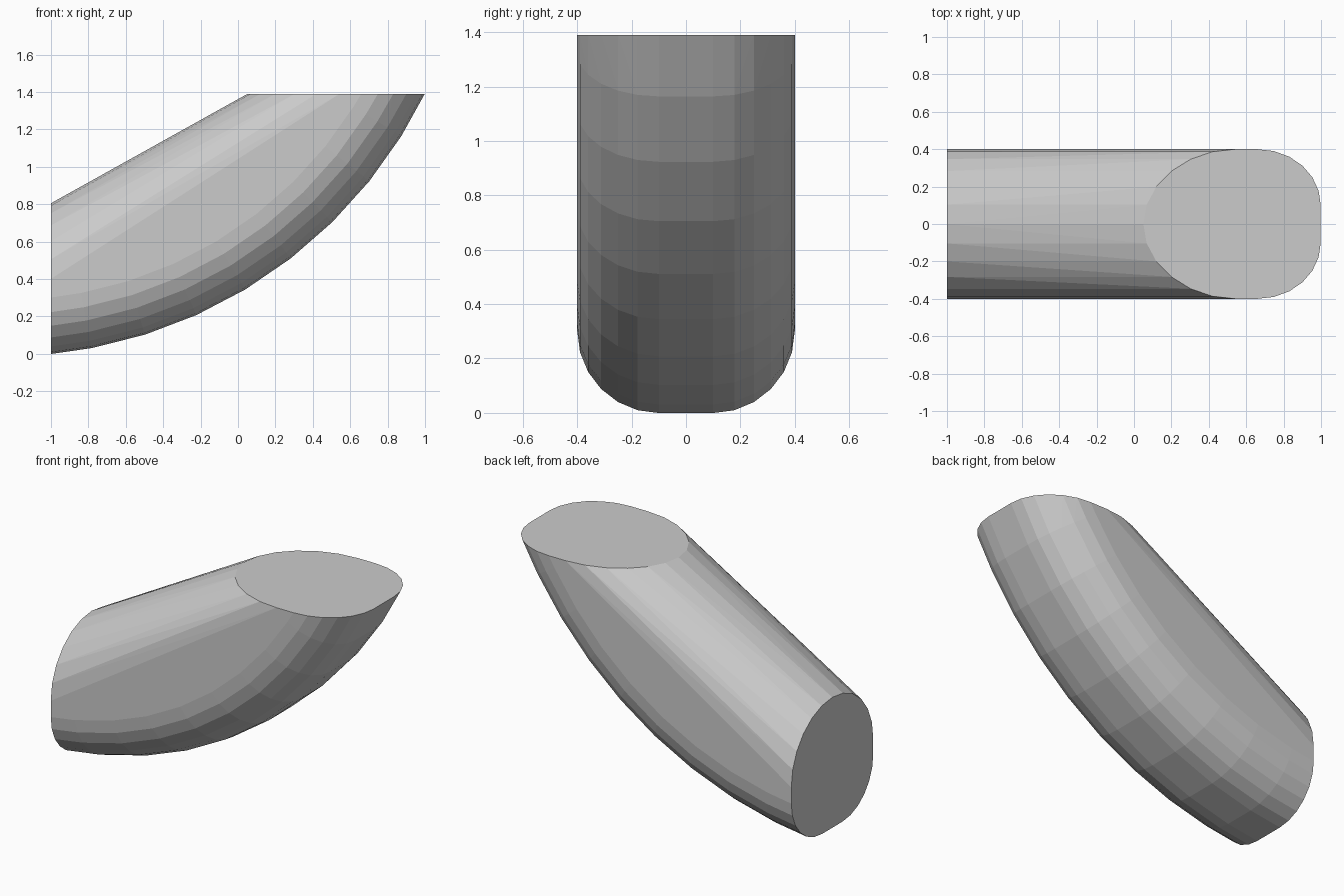
import bpy, bmesh
from math import sin, cos, radians, sqrt

if "Cube" in bpy.data.objects:
    bpy.data.objects.remove(bpy.data.objects["Cube"])

# Bend arc in the XZ plane, clipped by a vertical and a horizontal cut
CX, CZ, R = -1.25, 2.49, 2.503
X_CUT, Z_CUT = -1.0, 1.39
SEGS = 6

# Half cross-section (y, depth inward from the outer bend)
profile = []
for i in range(SEGS + 1):
    a = radians(90 * i / SEGS)
    profile.append((0.1 + 0.3 * sin(a), 0.3 - 0.3 * cos(a)))   # rounded outer corner
    profile.append((0.4 * cos(a), 0.4 + 0.4 * sin(a)))         # round inner side

points = []
for y, d in profile:
    r = R - d
    section = [(X_CUT, CZ - sqrt(r * r - (X_CUT - CX) ** 2)),
               (CX + sqrt(r * r - (CZ - Z_CUT) ** 2), Z_CUT)]
    # intermediate rings along the outer bend
    if d <= 0.31:
        for k in range(9):
            a = radians(10.75 + 6.75 * k)
            x, z = CX + r * sin(a), CZ - r * cos(a)
            if x > X_CUT + 0.01 and z < Z_CUT - 0.01:
                section.append((x, z))
    for x, z in section:
        points += [(x, y, z), (x, -y, z)]

# Solid wrapped around the swept sections
bm = bmesh.new()
for p in points:
    bm.verts.new(p)
bmesh.ops.remove_doubles(bm, verts=bm.verts[:], dist=1e-4)
bmesh.ops.convex_hull(bm, input=bm.verts[:])
loose = [v for v in bm.verts if not v.link_faces]
bmesh.ops.delete(bm, geom=loose, context='VERTS')
bmesh.ops.dissolve_limit(bm, angle_limit=radians(0.3), verts=bm.verts[:], edges=bm.edges[:])
bmesh.ops.recalc_face_normals(bm, faces=bm.faces[:])
mesh = bpy.data.meshes.new("curved_block")
bm.to_mesh(mesh)
bm.free()
block = bpy.data.objects.new("curved_block", mesh)
bpy.context.collection.objects.link(block)
